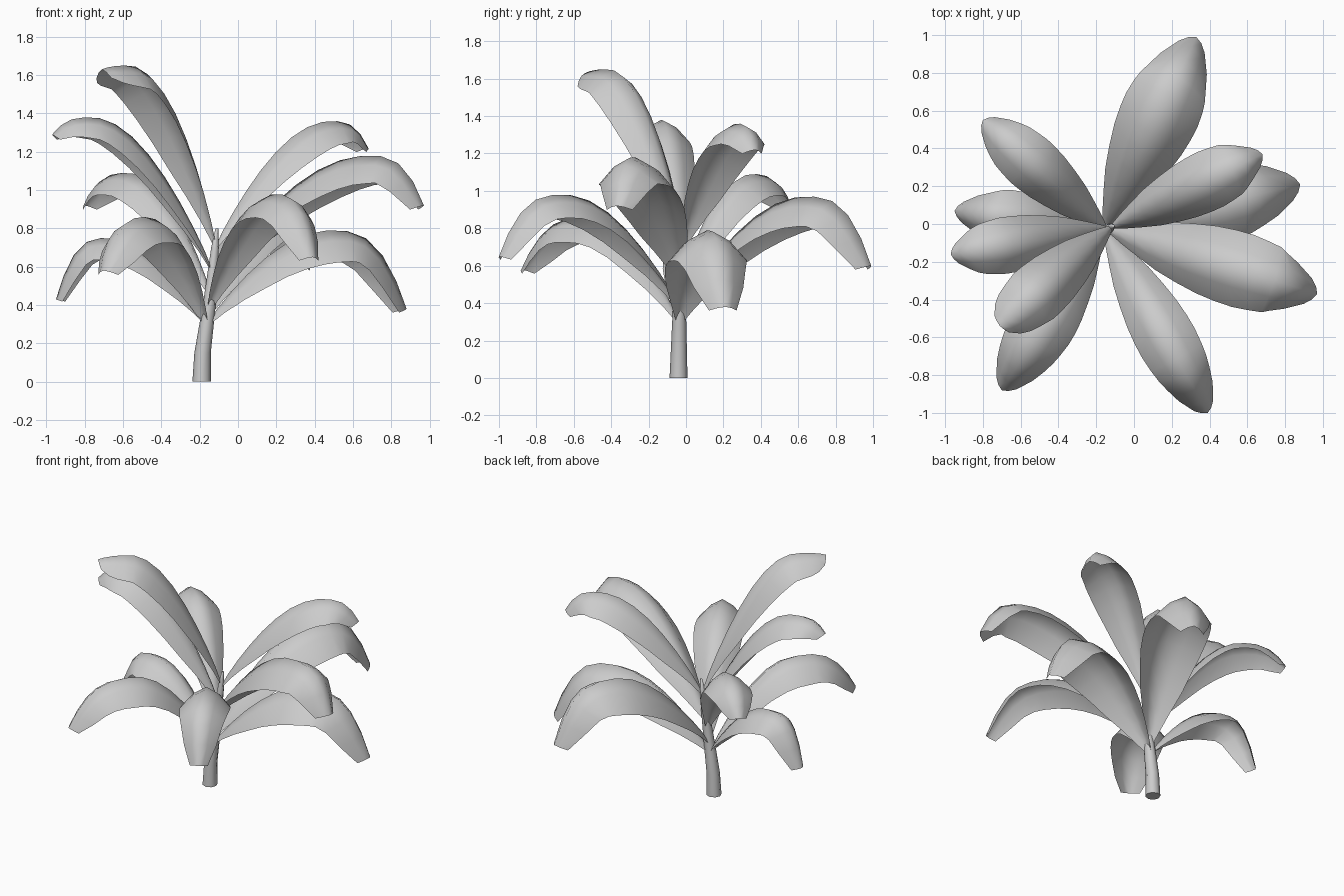
import bpy, bmesh, math
from mathutils import Vector

if "Cube" in bpy.data.objects:
    bpy.data.objects.remove(bpy.data.objects["Cube"])

grey = bpy.data.materials.new("plain grey")
grey.diffuse_color = (0.6, 0.6, 0.6, 1)
grey.use_nodes = True
grey.node_tree.nodes["Principled BSDF"].inputs["Base Color"].default_value = grey.diffuse_color


def finish(name, bm):
    me = bpy.data.meshes.new(name)
    bm.to_mesh(me)
    bm.free()
    me.materials.append(grey)
    ob = bpy.data.objects.new(name, me)
    bpy.context.collection.objects.link(ob)
    bpy.context.view_layer.objects.active = ob
    ob.select_set(True)
    bpy.ops.object.shade_smooth_by_angle(angle=math.radians(80))
    ob.select_set(False)
    return ob


def lerp_table(table, t):
    for (a, va), (b, vb) in zip(table, table[1:]):
        if t <= b:
            return va + (vb - va) * (t - a) / (b - a)
    return table[-1][1]


# Stem: tapering tube leaning slightly to the right
STEM_X = [(0, -0.19), (0.15, -0.185), (0.4, -0.15), (0.7, -0.12), (0.8, -0.11)]
STEM_Y = [(0, -0.04), (0.4, -0.035), (0.8, -0.01)]
RADIUS = [(0, 0.048), (0.35, 0.036), (0.7, 0.02), (0.8, 0.008)]
bm = bmesh.new()
rings = []
for z in (0, 0.15, 0.28, 0.4, 0.55, 0.7, 0.8):
    cx, cy, r = (lerp_table(tab, z) for tab in (STEM_X, STEM_Y, RADIUS))
    rings.append([bm.verts.new((cx + r * math.cos(a * math.tau / 8), cy + r * math.sin(a * math.tau / 8), z))
                  for a in range(8)])
for lo, hi in zip(rings, rings[1:]):
    for i in range(8):
        bm.faces.new((lo[i], lo[(i + 1) % 8], hi[(i + 1) % 8], hi[i]))
bm.faces.new(rings[0][::-1])
bm.faces.new(rings[-1])
finish("stem", bm)

# Leaves: half-width profile along the length, relative to the widest point
WIDTH = [(0, 0.08), (0.12, 0.33), (0.28, 0.74), (0.45, 0.98), (0.6, 1.0),
         (0.78, 0.88), (0.9, 0.7), (1, 0.36)]


def leaf(name, root_z, tip, peak, rp, width, n=12):
    root = Vector((lerp_table(STEM_X, root_z), lerp_table(STEM_Y, root_z), root_z))
    tip = Vector(tip)
    flat = Vector((tip.x - root.x, tip.y - root.y, 0))
    side = Vector((-flat.y, flat.x, 0)).normalized()

    def spine(t):
        r = 0.5 * t + 0.5 * (3 * t * t - 2 * t ** 3)
        if r < rp:
            z = root_z + (peak - root_z) * math.sin(math.pi / 2 * r / rp) ** 0.9
        else:
            z = peak - (peak - tip.z) * ((r - rp) / (1 - rp)) ** 3
        p = root + flat * r
        p.z = z
        return p

    bm = bmesh.new()
    rows = []
    for k in range(n + 1):
        t = k / n
        p = spine(t)
        tangent = (spine(min(t + 0.02, 1)) - spine(max(t - 0.02, 0))).normalized()
        up = tangent.cross(side)
        half = width / 2 * lerp_table(WIDTH, t)
        arch = half * (0.6 + 0.2 * min(1, t / 0.5))  # edges hang below the midrib
        rows.append([bm.verts.new(p + side * half * u - up * arch * abs(u) ** 1.6)
                     for u in (-1, -0.5, 0, 0.5, 1)])
    for a, b in zip(rows, rows[1:]):
        for i in range(4):
            bm.faces.new((a[i + 1], a[i], b[i], b[i + 1]))
    finish(name, bm)


# name, root height, tip, peak height, where the peak lies, width
leaf("leaf_back", 0.36, (0.33, 0.99, 0.60), 0.97, 0.66, 0.42)
leaf("leaf_right_upper", 0.70, (0.68, 0.37, 1.22), 1.36, 0.76, 0.32)
leaf("leaf_right_low", 0.30, (0.88, 0.21, 0.38), 0.79, 0.62, 0.42)
leaf("leaf_right_middle", 0.52, (0.97, -0.37, 0.92), 1.18, 0.74, 0.40)
leaf("leaf_front", 0.38, (0.39, -1.0, 0.65), 0.98, 0.64, 0.32)
leaf("leaf_front_left_low", 0.30, (-0.70, -0.88, 0.58), 0.86, 0.58, 0.34)
leaf("leaf_top", 0.72, (-0.71, -0.54, 1.63), 1.65, 0.76, 0.32)
leaf("leaf_left_upper", 0.58, (-0.97, -0.16, 1.29), 1.38, 0.76, 0.30)
leaf("leaf_left_low", 0.30, (-0.95, 0.07, 0.43), 0.75, 0.66, 0.30)
leaf("leaf_back_left", 0.46, (-0.80, 0.55, 0.92), 1.09, 0.66, 0.30)
